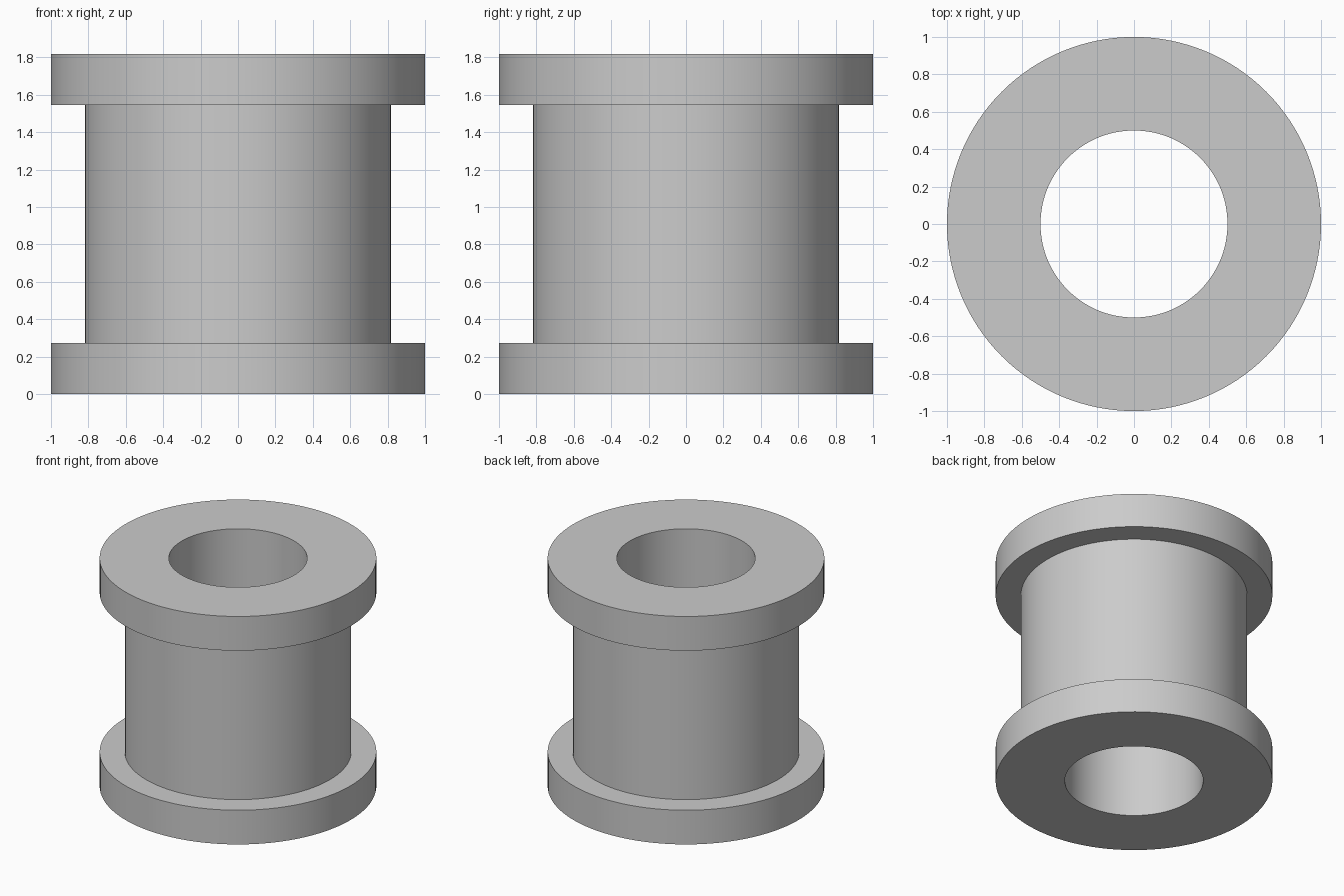
import bpy
import bmesh
import math

cube = bpy.data.objects.get("Cube")
if cube:
    bpy.data.objects.remove(cube, do_unlink=True)

UNIT = 1 / 11
SEGMENTS = 128
BORE, BARREL, FLANGE = 5.5 * UNIT, 9 * UNIT, 11 * UNIT
HEIGHT, RIM = 20 * UNIT, 3 * UNIT

grey = bpy.data.materials.new("plain_grey")
grey.use_nodes = True
colour = (0.6, 0.6, 0.6, 1)
grey.diffuse_color = colour
grey.node_tree.nodes["Principled BSDF"].inputs["Base Color"].default_value = colour


def lathe(name, profile, material):
    """Revolve a closed (radius, height) profile around z."""
    bm = bmesh.new()
    verts = [bm.verts.new((r, 0, z)) for r, z in profile]
    edges = [bm.edges.new((v, verts[(i + 1) % len(verts)])) for i, v in enumerate(verts)]
    bmesh.ops.spin(bm, geom=verts + edges, cent=(0, 0, 0), axis=(0, 0, 1),
                   angle=math.tau, steps=SEGMENTS, use_merge=True)
    bmesh.ops.remove_doubles(bm, verts=bm.verts, dist=1e-5)
    bmesh.ops.recalc_face_normals(bm, faces=bm.faces)
    mesh = bpy.data.meshes.new(name)
    bm.to_mesh(mesh)
    bm.free()
    mesh.materials.append(material)
    obj = bpy.data.objects.new(name, mesh)
    bpy.context.collection.objects.link(obj)
    bpy.ops.object.select_all(action="DESELECT")
    obj.select_set(True)
    bpy.context.view_layer.objects.active = obj
    bpy.ops.object.shade_smooth_by_angle(angle=math.radians(30))
    return obj


# Hollow barrel with a flange at each end, turned as one piece
lathe("flanged_bushing", [
    (BORE, 0), (FLANGE, 0), (FLANGE, RIM), (BARREL, RIM),
    (BARREL, HEIGHT - RIM), (FLANGE, HEIGHT - RIM), (FLANGE, HEIGHT), (BORE, HEIGHT),
], grey)
